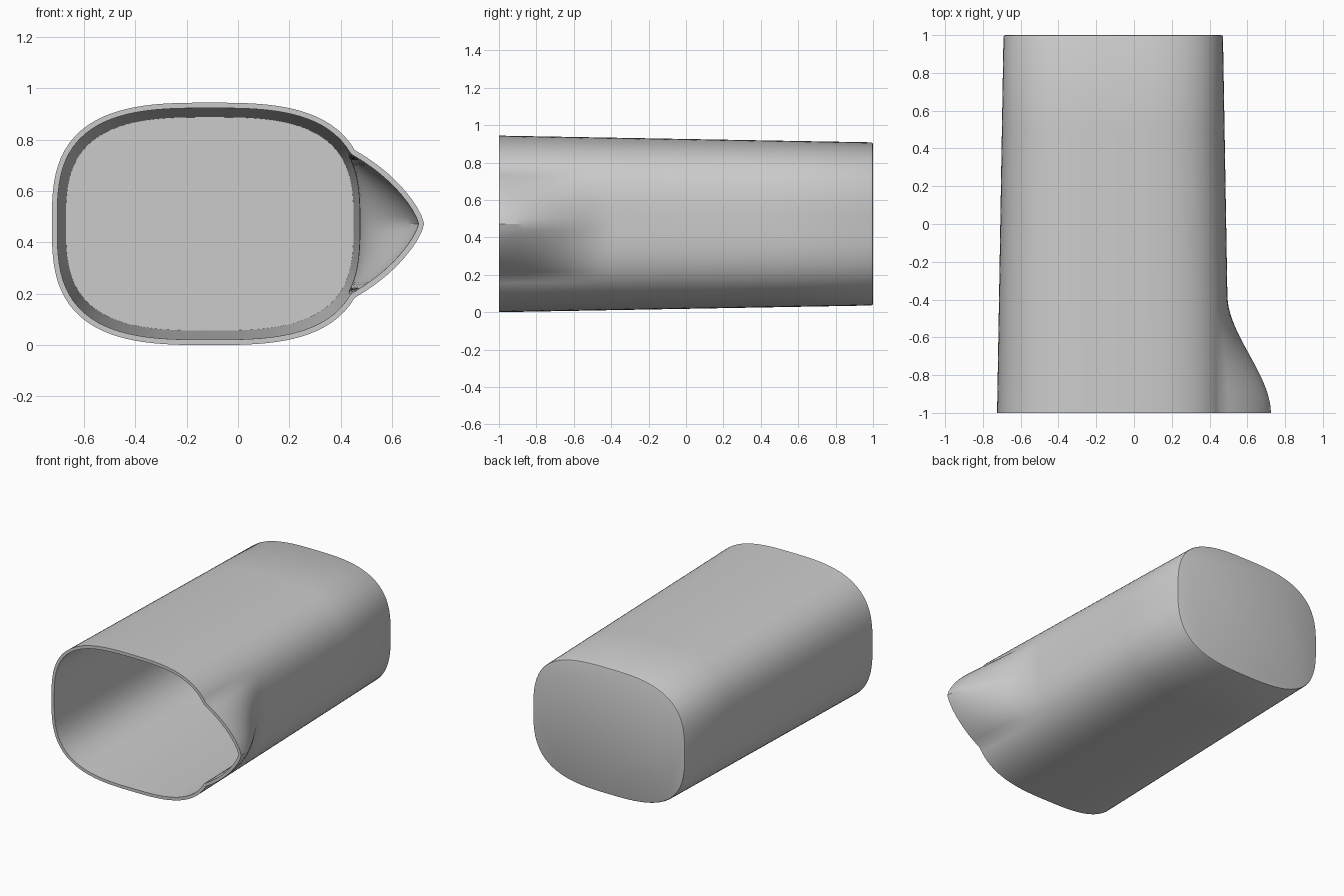
import bpy, bmesh, math
from mathutils import Vector

if "Cube" in bpy.data.objects:
    bpy.data.objects.remove(bpy.data.objects["Cube"])

SEG = 120
CX, CZ = -0.11, 0.472
WALL = 0.021
SPOUT_ANGLE = math.radians(27)


def section(y, inset):
    """Rounded-box outline at depth y, with the pouring lip, offset inwards."""
    k = (y + 1) / 2
    a, b, n = 0.615 - 0.034 * k, 0.472 - 0.036 * k, 3.0
    s = min(1, max(0, (-0.38 - y) / 0.62))
    lip = 0.22 * s * s * (3 - 2 * s)
    pts = []
    for i in range(SEG):
        t = 2 * math.pi * i / SEG
        c, d = math.cos(t), math.sin(t)
        r = ((abs(c) / a) ** n + (abs(d) / b) ** n) ** (-1 / n)
        u = min(t, 2 * math.pi - t) / SPOUT_ANGLE
        push = lip * (1 - u ** 1.4) if u < 1 else 0
        pts.append(Vector((CX + r * c + push, CZ + r * d)))
    out = []
    for i, p in enumerate(pts):
        tan = (pts((i + 1) % SEG) if callable(pts) else pts[(i + 1) % SEG]) - pts[i - 1]
        tan.normalize()
        q = p + Vector((-tan.y, tan.x)) * inset
        out.append((q.x, y, q.y))
    return out


# Stations: outside from the base to the mouth, then inside down to the floor
lip_ys = [-1 + 0.62 * i / 20 for i in range(21)]
body_ys = lip_ys + [0.0, 0.5]
stations = [(1.0, 0.01), (0.997, 0.003), (0.99, 0.0)]
stations += [(y, 0.0) for y in reversed(body_ys)]
stations += [(y, WALL) for y in body_ys + [0.975]]

# Cup: skin the sections together, cap the base and the inner floor
bm = bmesh.new()
rings = [[bm.verts.new(p) for p in section(y, d)] for y, d in stations]
for r0, r1 in zip(rings, rings[1:]):
    for i in range(SEG):
        j = (i + 1) % SEG
        bm.faces.new((r0[i], r0[j], r1[j], r1[i]))
bm.faces.new(rings[0])
bm.faces.new(rings[-1])
bmesh.ops.recalc_face_normals(bm, faces=bm.faces)
mesh = bpy.data.meshes.new("pitcher_cup")
bm.to_mesh(mesh)
bm.free()
cup = bpy.data.objects.new("pitcher_cup", mesh)
bpy.context.collection.objects.link(cup)
bpy.context.view_layer.objects.active = cup
cup.select_set(True)
bpy.ops.object.shade_smooth_by_angle(angle=math.radians(30))
